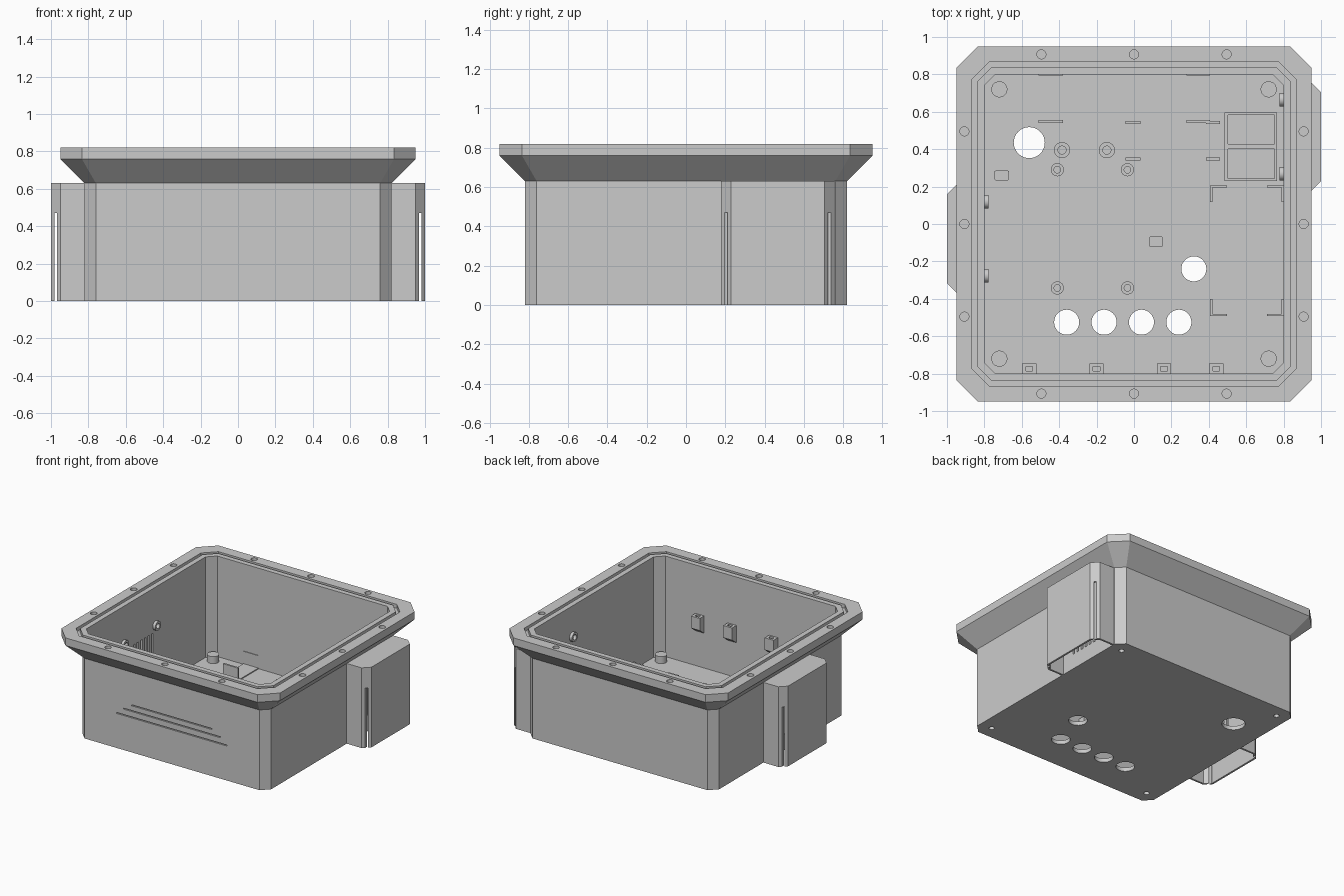
import bpy, bmesh
from math import sin, cos, pi
from mathutils import Matrix, Vector

cube = bpy.data.objects.get("Cube")
if cube:
    bpy.data.objects.remove(cube)

grey = bpy.data.materials.new("grey_plastic")
grey.use_nodes = True
grey.diffuse_color = (0.6, 0.6, 0.6, 1)
grey.node_tree.nodes["Principled BSDF"].inputs["Base Color"].default_value = (0.6, 0.6, 0.6, 1)

FLOOR = 0.03
parts = []


def finish(name, bm):
    bmesh.ops.recalc_face_normals(bm, faces=bm.faces)
    mesh = bpy.data.meshes.new(name)
    bm.to_mesh(mesh)
    bm.free()
    mesh.materials.append(grey)
    ob = bpy.data.objects.new(name, mesh)
    bpy.context.collection.objects.link(ob)
    parts.append(ob)
    return ob


def loft(bm, rings, caps=True, matrix=Matrix()):
    """Skin a list of equal-sized point rings."""
    loops = [[bm.verts.new(matrix @ Vector(p)) for p in r] for r in rings]
    n = len(loops[0])
    pairs = list(zip(loops, loops[1:])) + ([] if caps else [(loops[-1], loops[0])])
    for a, b in pairs:
        for i in range(n):
            j = (i + 1) % n
            bm.faces.new((a[i], a[j], b[j], b[i]))
    if caps:
        bm.faces.new(loops[0])
        bm.faces.new(loops[-1])


def octagon(h, c, z):
    k = h - c
    return [(h, -k, z), (h, k, z), (k, h, z), (-k, h, z),
            (-h, k, z), (-h, -k, z), (-k, -h, z), (k, -h, z)]


def circle(r, z, n=32):
    return [(r * cos(2 * pi * i / n), r * sin(2 * pi * i / n), z) for i in range(n)]


def box(bm, x0, x1, y0, y1, z0, z1):
    loft(bm, [[(x0, y0, z), (x1, y0, z), (x1, y1, z), (x0, y1, z)] for z in (z0, z1)])


def cylinder(bm, x, y, r, z0, z1):
    loft(bm, [circle(r, z0), circle(r, z1)], matrix=Matrix.Translation((x, y, 0)))


def tube(bm, ro, ri, z0, z1, matrix):
    loft(bm, [circle(ro, z0), circle(ro, z1), circle(ri, z1), circle(ri, z0)], False, matrix)


def cut(ob, bm):
    """Subtract the cutter mesh and bake the result."""
    cutter = finish("cutter", bm)
    cutter.hide_render = True
    mod = ob.modifiers.new("cut", "BOOLEAN")
    mod.operation, mod.solver, mod.object = "DIFFERENCE", "EXACT", cutter
    deps = bpy.context.evaluated_depsgraph_get()
    baked = bpy.data.meshes.new_from_object(ob.evaluated_get(deps))
    ob.modifiers.clear()
    ob.data = baked
    parts.remove(cutter)
    bpy.data.objects.remove(cutter)


# Open shell with flared flange and gasket groove
bm = bmesh.new()
loft(bm, [octagon(0.82, 0.06, 0), octagon(0.82, 0.06, 0.63), octagon(0.95, 0.115, 0.76),
          octagon(0.95, 0.115, 0.82), octagon(0.865, 0.09, 0.82), octagon(0.865, 0.09, 0.79),
          octagon(0.84, 0.08, 0.79), octagon(0.84, 0.08, 0.82), octagon(0.80, 0.06, 0.82),
          octagon(0.80, 0.06, FLOOR)])
shell = finish("enclosure_shell", bm)

# Side hoods: direction and centre along y, ring height
HOODS = [("left", 1, 0.467, 0.58), ("right", -1, -0.078, 0.52)]

bm = bmesh.new()
# floor holes
cylinder(bm, -0.56, 0.435, 0.083, -0.1, 0.1)
cylinder(bm, 0.32, -0.24, 0.067, -0.1, 0.1)
for i in range(4):
    cylinder(bm, -0.36 + 0.2 * i, -0.525, 0.067, -0.1, 0.1)
# corner screw holes and flange screw holes
for sx in (-1, 1):
    for sy in (-1, 1):
        cylinder(bm, 0.72 * sx, 0.72 * sy, 0.02, -0.1, 0.1)
for s in (-1, 1):
    for t in (-0.495, 0, 0.495):
        cylinder(bm, t, 0.907 * s, 0.024, 0.75, 0.9)
        cylinder(bm, 0.907 * s, t, 0.024, 0.75, 0.9)
# vent slots and cable holes behind the hoods
for name, s, yc, zr in HOODS:
    xa, xb = sorted((0.78 * s, 0.84 * s))
    for i in range(8):
        y = yc + (i - 3.5) * 0.045
        box(bm, xa, xb, y - 0.01, y + 0.01, 0.12, zr - 0.05)
    for d in (-0.198, 0.198):
        loft(bm, [circle(0.02, xa), circle(0.02, xb)],
             matrix=Matrix.Translation((0, yc + d, zr)) @ Matrix.Rotation(pi / 2, 4, "Y"))
# thin front grooves
for z, h in ((0.37, 0.35), (0.325, 0.42), (0.275, 0.48)):
    box(bm, -h, h, -0.85, -0.812, z - 0.004, z + 0.004)
cut(shell, bm)

# Hoods, open below, with slits in the chamfered corners
for name, s, yc, zr in HOODS:
    def profile(x0, x1, w, c, z):
        pts = [(x0, -w), (x1 - c, -w), (x1, c - w), (x1, w - c), (x1 - c, w), (x0, w)]
        return [(s * x, yc + y, z) for x, y in pts]
    bm = bmesh.new()
    loft(bm, [profile(0.815, 1.0, 0.288, 0.05, z) for z in (0, 0.63)])
    hood = finish(name + "_hood", bm)
    bm = bmesh.new()
    loft(bm, [profile(0.80, 0.985, 0.273, 0.044, z) for z in (-0.1, 0.612)])
    cut(hood, bm)
    bm = bmesh.new()
    xa, xb = sorted((0.968 * s, 0.981 * s))
    box(bm, xa, xb, yc - 0.4, yc + 0.4, -0.1, 0.47)
    cut(hood, bm)
    # cable rings on the inner wall
    bm = bmesh.new()
    for d in (-0.198, 0.198):
        tube(bm, 0.036, 0.02, 0, 0.025, Matrix.Translation((0.803 * s, yc + d, zr))
             @ Matrix.Rotation(-s * pi / 2, 4, "Y"))
    finish(name + "_cable_rings", bm)

# Corner bosses
bm = bmesh.new()
for sx in (-1, 1):
    for sy in (-1, 1):
        cylinder(bm, 0.72 * sx, 0.72 * sy, 0.043, FLOOR - 0.005, 0.085)
finish("corner_bosses", bm)

# Board standoffs
bm = bmesh.new()
for x, y, r in ((-0.385, 0.395, 0.043), (-0.145, 0.395, 0.043), (-0.41, 0.29, 0.035),
                (-0.035, 0.29, 0.035), (-0.41, -0.342, 0.035), (-0.035, -0.342, 0.035)):
    tube(bm, r, r / 2, FLOOR - 0.005, 0.08, Matrix.Translation((x, y, 0)))
finish("board_standoffs", bm)

# Holders with an upright plate at each end
bm = bmesh.new()
for x0, x1, y0, y1, t in ((-0.51, -0.38, 0.54, 0.803, 0.008), (0.28, 0.405, 0.54, 0.803, 0.008),
                          (-0.045, 0.035, 0.34, 0.55, 0.015), (0.385, 0.46, 0.34, 0.55, 0.015)):
    box(bm, x0, x1, y0, y1, FLOOR - 0.005, FLOOR + 0.008)
    box(bm, x0, x1, y0, y0 + 0.015, FLOOR, 0.135)
    box(bm, x0, x1, y1 - t, y1, FLOOR, 0.135)
finish("module_holders", bm)

# Two-bay tray
bm = bmesh.new()
box(bm, 0.485, 0.765, 0.23, 0.595, FLOOR - 0.005, 0.11)
tray = finish("two_bay_tray", bm)
bm = bmesh.new()
for y0, y1 in ((0.243, 0.4), (0.427, 0.582)):
    box(bm, 0.502, 0.75, y0, y1, FLOOR + 0.005, 0.2)
cut(tray, bm)

# Corner brackets of the board bay
bm = bmesh.new()
for x, sx in ((0.407, 1), (0.8, -1)):
    for y, sy in ((0.207, -1), (-0.492, 1)):
        for dx, dy in ((0.09, 0.012), (0.012, 0.09)):
            xa, xb = sorted((x, x + sx * dx))
            ya, yb = sorted((y, y + sy * dy))
            box(bm, xa, xb, ya, yb, FLOOR - 0.005, 0.09)
finish("corner_brackets", bm)

# Small rounded pads
bm = bmesh.new()
for x, y in ((-0.707, 0.26), (0.118, -0.095)):
    loft(bm, [octagon(1, 0.25, z) for z in (FLOOR - 0.005, 0.05)],
         matrix=Matrix.Translation((x, y, 0)) @ Matrix.Diagonal((0.038, 0.029, 1, 1)))
finish("floor_pads", bm)

# Wall blocks with square sockets
bm = bmesh.new()
sockets = bmesh.new()
for x in (-0.56, -0.2, 0.16, 0.44):
    loft(bm, [[(x + d, -0.805, 0.30), (x + d, -0.745, 0.345), (x + d, -0.745, 0.44),
               (x + d, -0.805, 0.44)] for d in (-0.038, 0.038)])
    box(sockets, x - 0.018, x + 0.018, -0.786, -0.762, 0.38, 0.5)
cut(finish("wall_blocks", bm), sockets)

# Round surfaces smooth, edges sharp
bpy.ops.object.select_all(action="DESELECT")
for ob in parts:
    ob.select_set(True)
bpy.context.view_layer.objects.active = shell
bpy.ops.object.shade_smooth_by_angle(angle=pi / 7)
